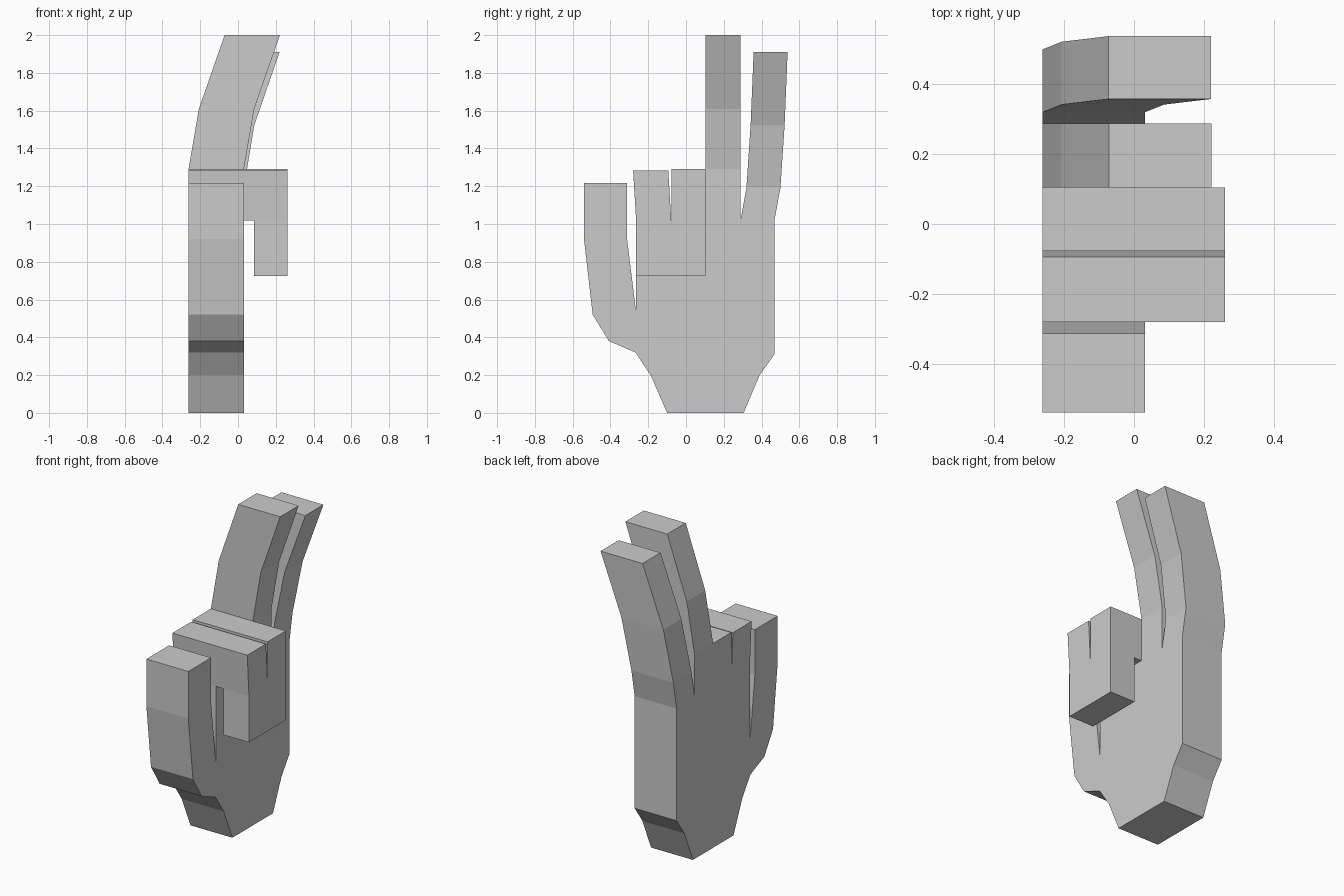
import bpy, bmesh
from mathutils import Vector

if "Cube" in bpy.data.objects:
    bpy.data.objects.remove(bpy.data.objects["Cube"])

X0, X1 = -0.262, 0.031          # palm back and front planes
KNUCKLE = 1.018

bm = bmesh.new()

# Palm and thumb outline (y, z); the first five points are the finger roots
outline = [(0.468, KNUCKLE), (0.288, KNUCKLE), (0.104, KNUCKLE), (-0.078, KNUCKLE),
           (-0.264, KNUCKLE), (-0.264, 0.53),
           (-0.313, 0.93), (-0.313, 1.218), (-0.54, 1.218), (-0.54, 0.92),
           (-0.494, 0.52), (-0.408, 0.38), (-0.268, 0.32), (-0.187, 0.20),
           (-0.10, 0.0), (0.305, 0.0), (0.39, 0.20), (0.468, 0.31)]
back = [bm.verts.new((X0, y, z)) for y, z in outline]
front = [bm.verts.new((X1, y, z)) for y, z in outline]
bm.faces.new(back)
bm.faces.new(front[::-1])
n = len(outline)
sides = [bm.faces.new((back[i], front[i], front[(i + 1) % n], back[(i + 1) % n]))
         for i in range(n)]


def push(face, *offsets):
    """Extrude a face through successive offsets and return the end face."""
    for off in offsets:
        face = bmesh.ops.extrude_discrete_faces(bm, faces=[face])["faces"][0]
        bmesh.ops.translate(bm, verts=face.verts[:], vec=Vector(off))
    return face


def neighbour(face, key):
    """Adjacent face with the largest key of its centre."""
    near = {f for e in face.edges for f in e.link_faces if f != face}
    return max(near, key=lambda f: key(f.calc_center_median()))


# Two raised fingers, bending forward
push(sides[0], (0, 0.032, 0.174), (0.055, 0.022, 0.33), (0.134, 0.016, 0.388))
push(sides[1], (0, 0, 0.272), (0.055, 0, 0.32), (0.136, 0, 0.39))

# Two folded fingers: up, forward over the palm, then down
for root, lean, rise in ((sides[2], 0, 0.272), (sides[3], -0.016, 0.265)):
    top = push(root, (0, lean, rise))
    tip = push(neighbour(top, lambda c: c.x), (0.053, 0, 0), (0.177, 0, 0))
    push(neighbour(tip, lambda c: -c.z), (0, 0, -0.292))

# Remove the hidden walls where fingers touch, then weld
bm.normal_update()
seen = {}
for f in bm.faces:
    seen.setdefault(tuple(round(v, 3) for v in f.calc_center_median()), []).append(f)
hidden = [f for group in seen.values() if len(group) > 1 for f in group]
bmesh.ops.delete(bm, geom=hidden, context="FACES")
bmesh.ops.remove_doubles(bm, verts=bm.verts[:], dist=0.0005)
bmesh.ops.recalc_face_normals(bm, faces=bm.faces[:])

mesh = bpy.data.meshes.new("hand")
bm.to_mesh(mesh)
bm.free()
bpy.context.collection.objects.link(bpy.data.objects.new("hand", mesh))
